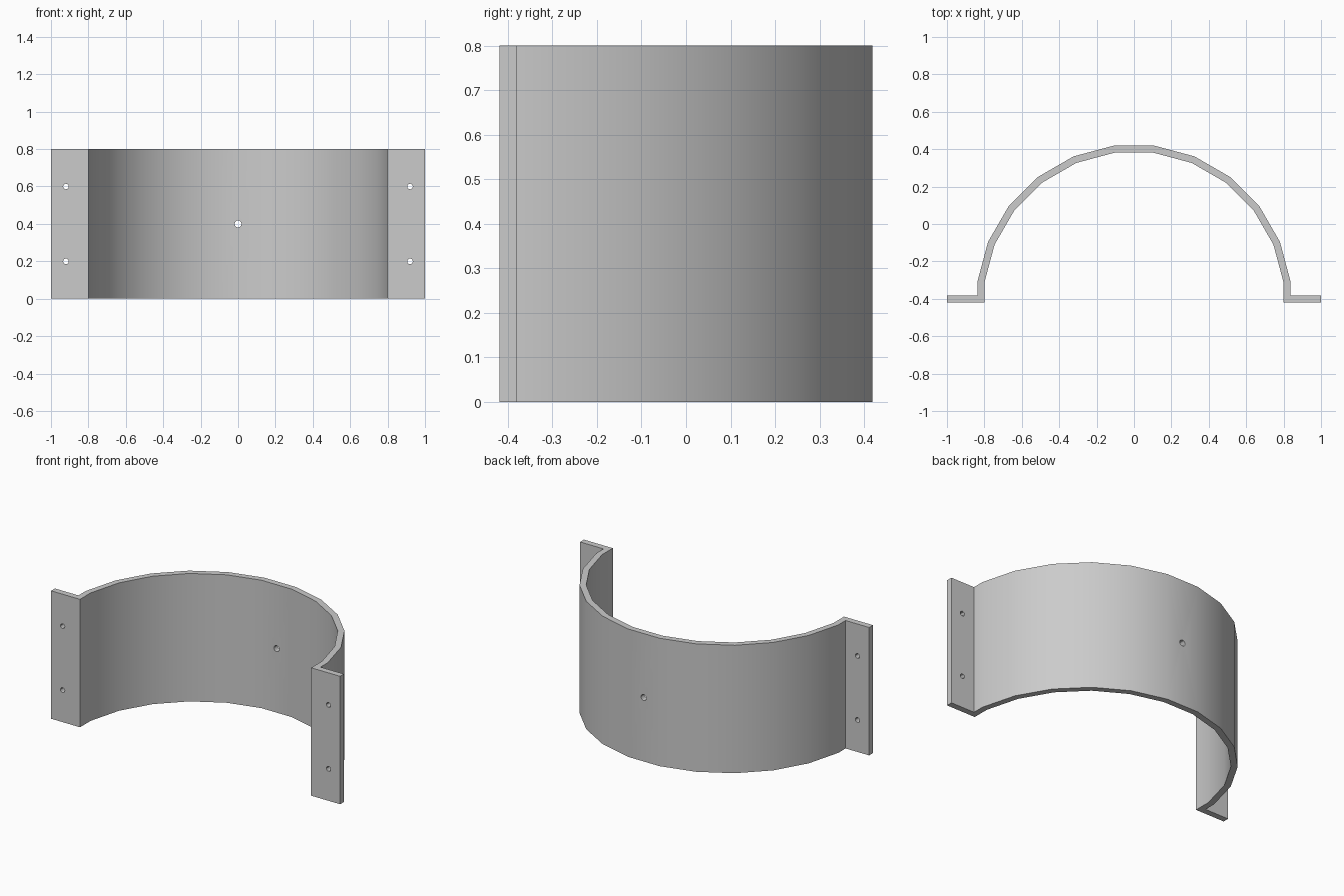
import bpy, bmesh
from math import sin, cos, pi, radians

cube = bpy.data.objects.get("Cube")
if cube:
    bpy.data.objects.remove(cube)

HEIGHT, FRONT, WALL = 0.8, -0.419, 0.038
OUTER, INNER = 0.8375, 0.80          # half widths of the arch
FLAT = cos(radians(7.5))             # flat-to-corner ratio of a 24-sided ring

grey = bpy.data.materials.new("plain grey")
grey.use_nodes = True
colour = (0.6, 0.6, 0.6, 1)
grey.diffuse_color = colour
grey.node_tree.nodes["Principled BSDF"].inputs["Base Color"].default_value = colour


def arc(half_width):
    """Corners of the half ring, from the left side over the back to the right."""
    r = half_width / FLAT
    angles = [radians(7.5 + 15 * i) for i in range(12)]
    return [(r * cos(a), FRONT + r * sin(a)) for a in angles]


# Clamp outline: outer arch, right flange, inner arch, left flange
back = FRONT + WALL
outline = [(1, FRONT), (1, back), (OUTER, back)] + arc(OUTER)
outline += [(-OUTER, back), (-1, back), (-1, FRONT), (-INNER, FRONT)]
outline += arc(INNER)[::-1] + [(INNER, FRONT)]

bm = bmesh.new()
base = bm.faces.new([bm.verts.new((x, y, 0)) for x, y in outline])
top = bmesh.ops.extrude_face_region(bm, geom=[base])["geom"]
bmesh.ops.translate(bm, vec=(0, 0, HEIGHT),
                    verts=[v for v in top if isinstance(v, bmesh.types.BMVert)])
bmesh.ops.recalc_face_normals(bm, faces=bm.faces)
mesh = bpy.data.meshes.new("clamp_bracket")
bm.to_mesh(mesh)
bm.free()
mesh.materials.append(grey)
bracket = bpy.data.objects.new("clamp_bracket", mesh)
bpy.context.collection.objects.link(bracket)


# Screw holes through the flanges and the middle of the arch
def drill(x, y, z, radius):
    bpy.ops.mesh.primitive_cylinder_add(vertices=12, radius=radius, depth=0.2,
                                        location=(x, y, z), rotation=(pi / 2, 0, 0))
    cutter = bpy.context.object
    cutter.name = "hole_cutter"
    cutter.hide_render = True
    cutter.data.materials.append(grey)
    bpy.context.view_layer.objects.active = bracket
    cut = bracket.modifiers.new("hole", "BOOLEAN")
    cut.operation, cut.solver, cut.object = "DIFFERENCE", "EXACT", cutter
    bpy.ops.object.modifier_apply(modifier=cut.name)
    bpy.data.objects.remove(cutter)


for side in (-1, 1):
    for z in (0.2, 0.6):
        drill(side * 0.92, FRONT + WALL / 2, z, 0.015)
drill(0, FRONT + (OUTER + INNER) / 2, HEIGHT / 2, 0.019)

# Smooth arch with crisp corners
bpy.ops.object.select_all(action="DESELECT")
bracket.select_set(True)
bpy.context.view_layer.objects.active = bracket
bpy.ops.object.shade_smooth_by_angle(angle=radians(30))
